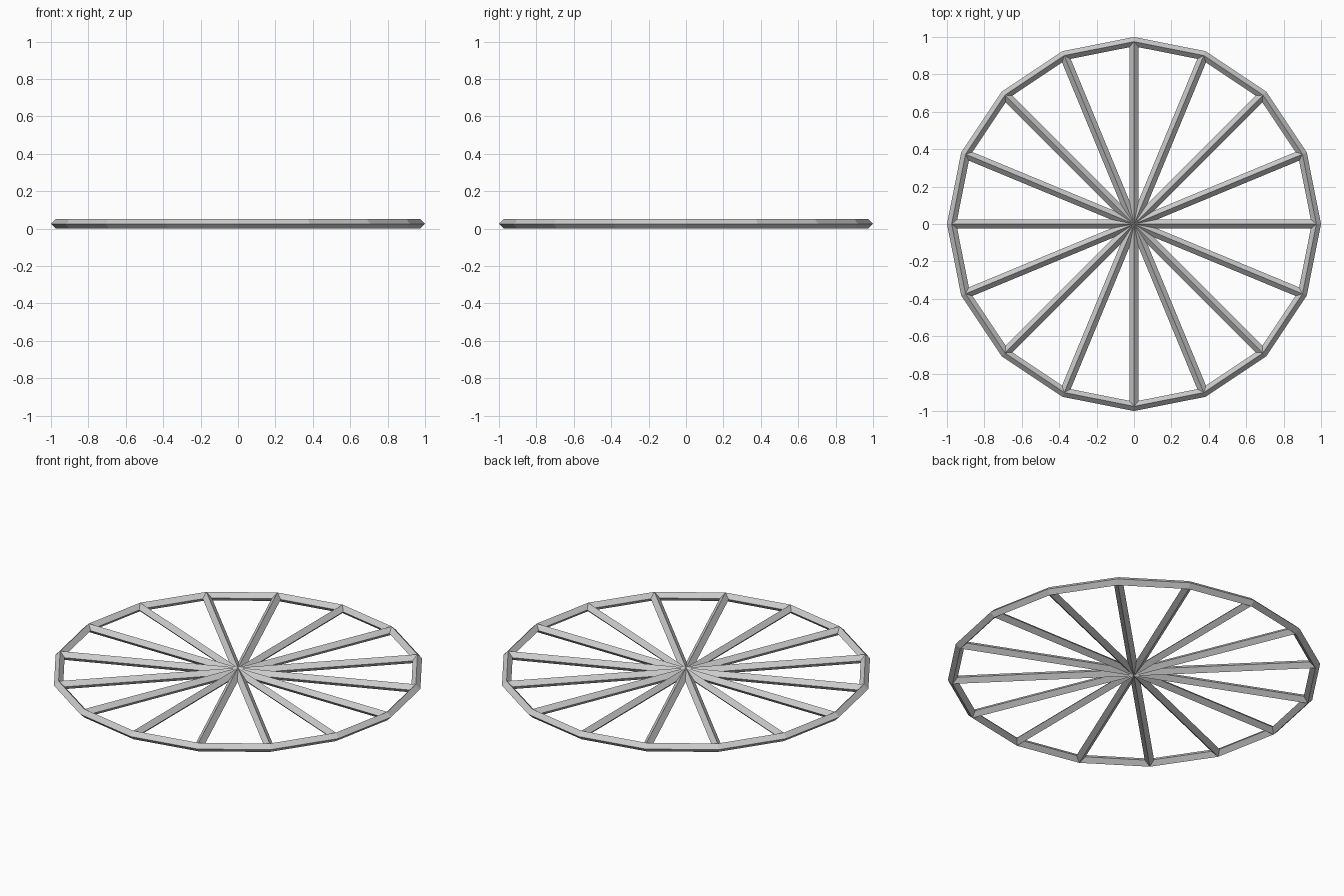
import bpy
from math import pi

if "Cube" in bpy.data.objects:
    bpy.data.objects.remove(bpy.data.objects["Cube"])

SIDES = 16       # rim corners, one spoke to each
R = 0.025        # half thickness of the diamond-section bars
RIM = 1 - R      # centreline radius of the rim

# Rim: 16-sided ring with a diamond cross-section
bpy.ops.mesh.primitive_torus_add(major_segments=SIDES, minor_segments=4,
                                 major_radius=RIM, minor_radius=R,
                                 location=(0, 0, R))
bpy.context.object.name = "rim"


# Spokes: diamond-section bars from the centre to each rim corner
def spoke(i):
    bpy.ops.mesh.primitive_cylinder_add(vertices=4, radius=R, depth=RIM,
                                        end_fill_type='NOTHING')
    ob = bpy.context.object
    ob.name = f"spoke_{i + 1}"
    # shift the pivot to the hub end, then aim the bar outwards
    for v in ob.data.vertices:
        v.co.z += RIM / 2
    ob.rotation_euler = (0, pi / 2, 2 * pi * i / SIDES)
    ob.location = (0, 0, R)


for i in range(SIDES):
    spoke(i)
